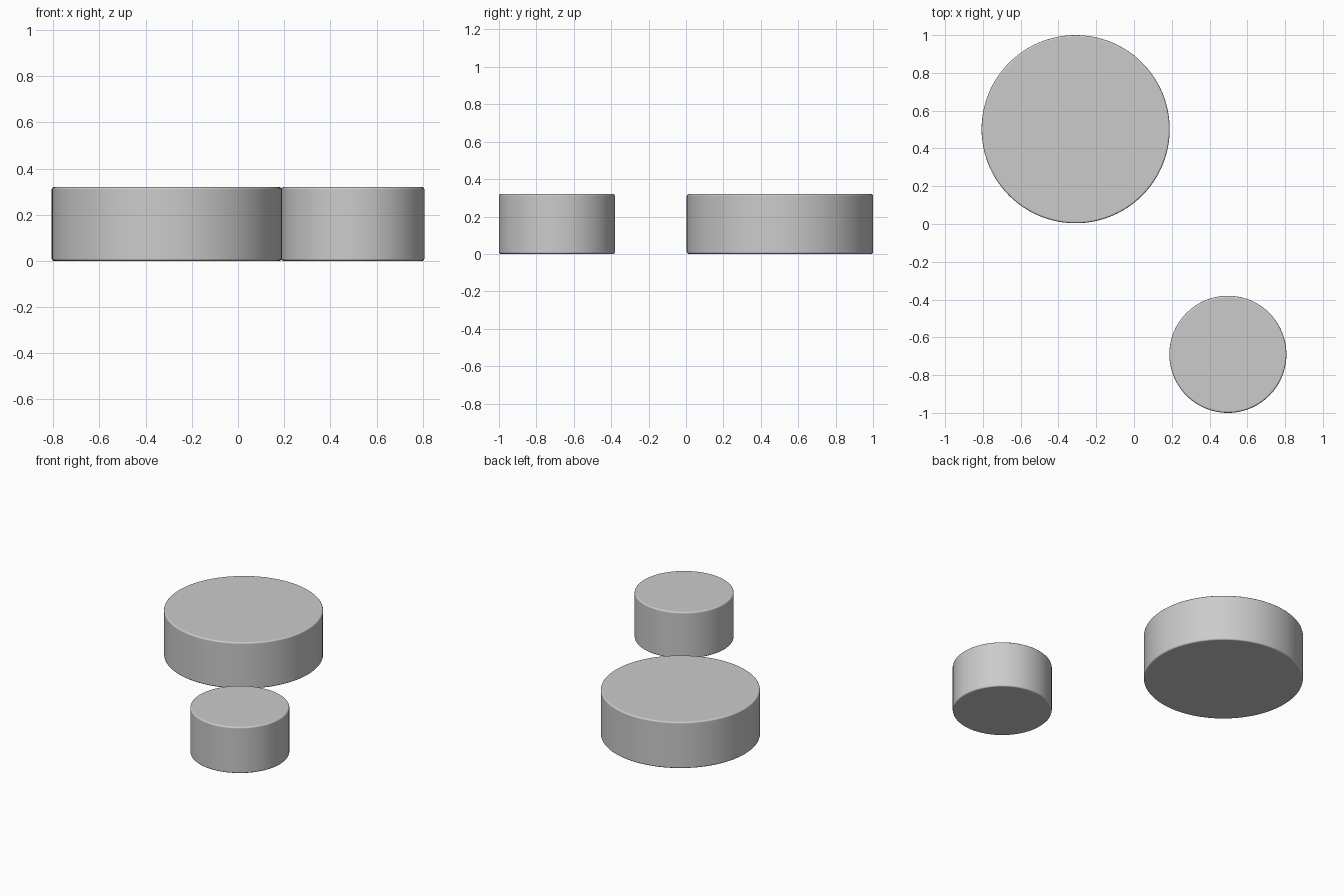
import bpy

if "Cube" in bpy.data.objects:
    bpy.data.objects.remove(bpy.data.objects["Cube"])

HEIGHT = 0.32


def rounded_disc(name, x, y, radius):
    # Solid puck with a small rounded rim on both ends
    bpy.ops.mesh.primitive_cylinder_add(
        vertices=96, radius=radius, depth=HEIGHT, location=(x, y, HEIGHT / 2))
    disc = bpy.context.object
    disc.name = name
    bpy.ops.object.shade_smooth_by_angle()
    bevel = disc.modifiers.new("rim_bevel", 'BEVEL')
    bevel.width = 0.01
    bevel.segments = 3
    bevel.limit_method = 'ANGLE'
    bevel.harden_normals = True
    return disc


# Large disc at the back left, small disc at the front right
rounded_disc("large_disc", -0.309, 0.502, 0.498)
rounded_disc("small_disc", 0.497, -0.69, 0.31)
